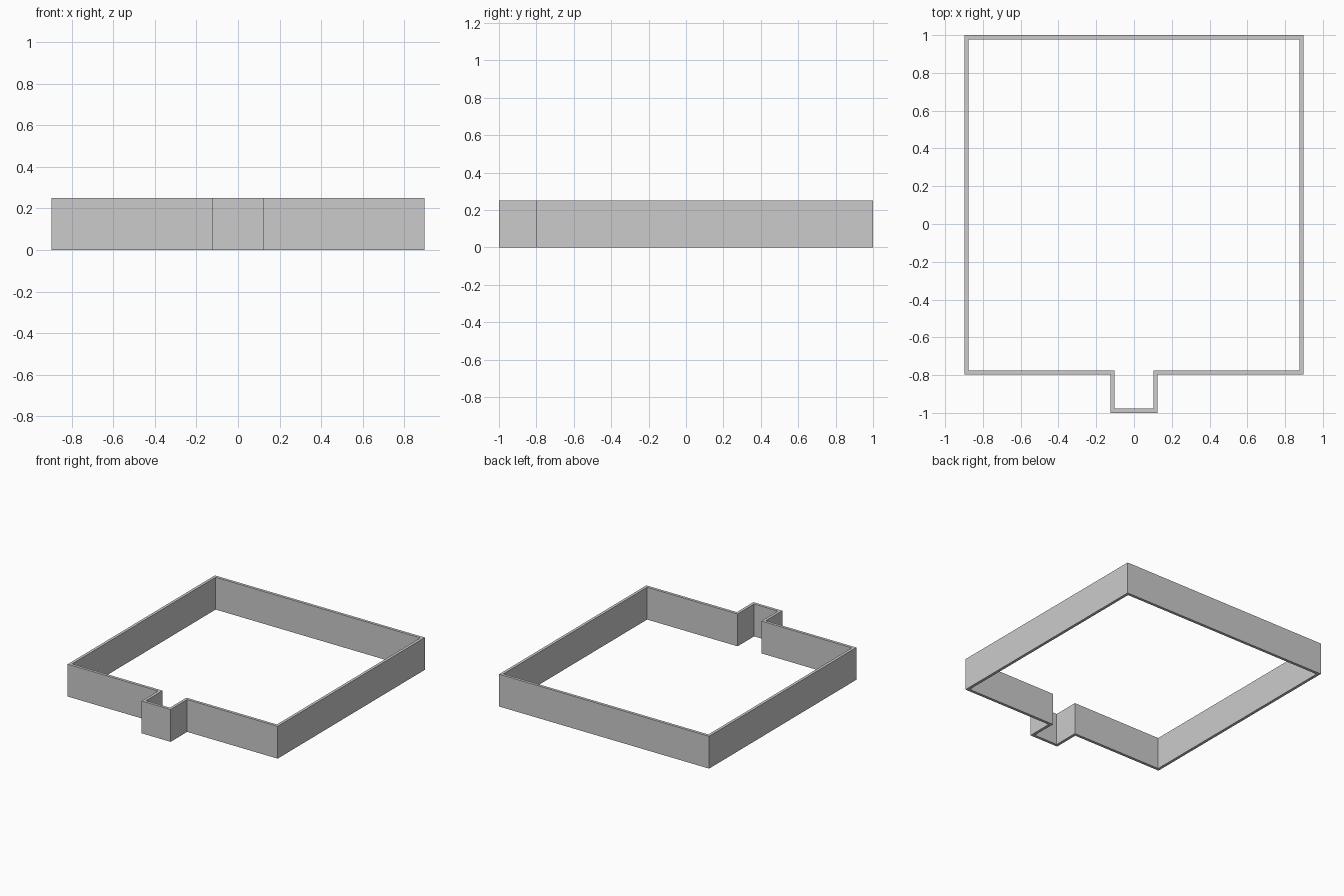
import bpy, bmesh

if "Cube" in bpy.data.objects:
    bpy.data.objects.remove(bpy.data.objects["Cube"])

H = 0.25    # wall height
T = 0.022   # wall thickness


def outline(inset):
    # Right half of the plan, front centre to back, then mirrored
    half = [(0.124 - inset, -1 + inset), (0.124 - inset, -0.798 + inset),
            (0.898 - inset, -0.798 + inset), (0.898 - inset, 1 - inset)]
    return half + [(-x, y) for x, y in reversed(half)]


outer, inner = outline(0), outline(T)
bm = bmesh.new()


def ring(points, z):
    return [bm.verts.new((x, y, z)) for x, y in points]


# Closed wall loop: outer, top rim, inner, bottom rim
rings = [ring(outer, 0), ring(outer, H), ring(inner, H), ring(inner, 0)]
n = len(outer)
for k in range(4):
    a, b = rings[k], rings[(k + 1) % 4]
    for i in range(n):
        j = (i + 1) % n
        bm.faces.new((a[i], a[j], b[j], b[i]))
bmesh.ops.recalc_face_normals(bm, faces=bm.faces)

mesh = bpy.data.meshes.new("perimeter_wall")
bm.to_mesh(mesh)
bm.free()
wall = bpy.data.objects.new("perimeter_wall", mesh)
bpy.context.collection.objects.link(wall)
